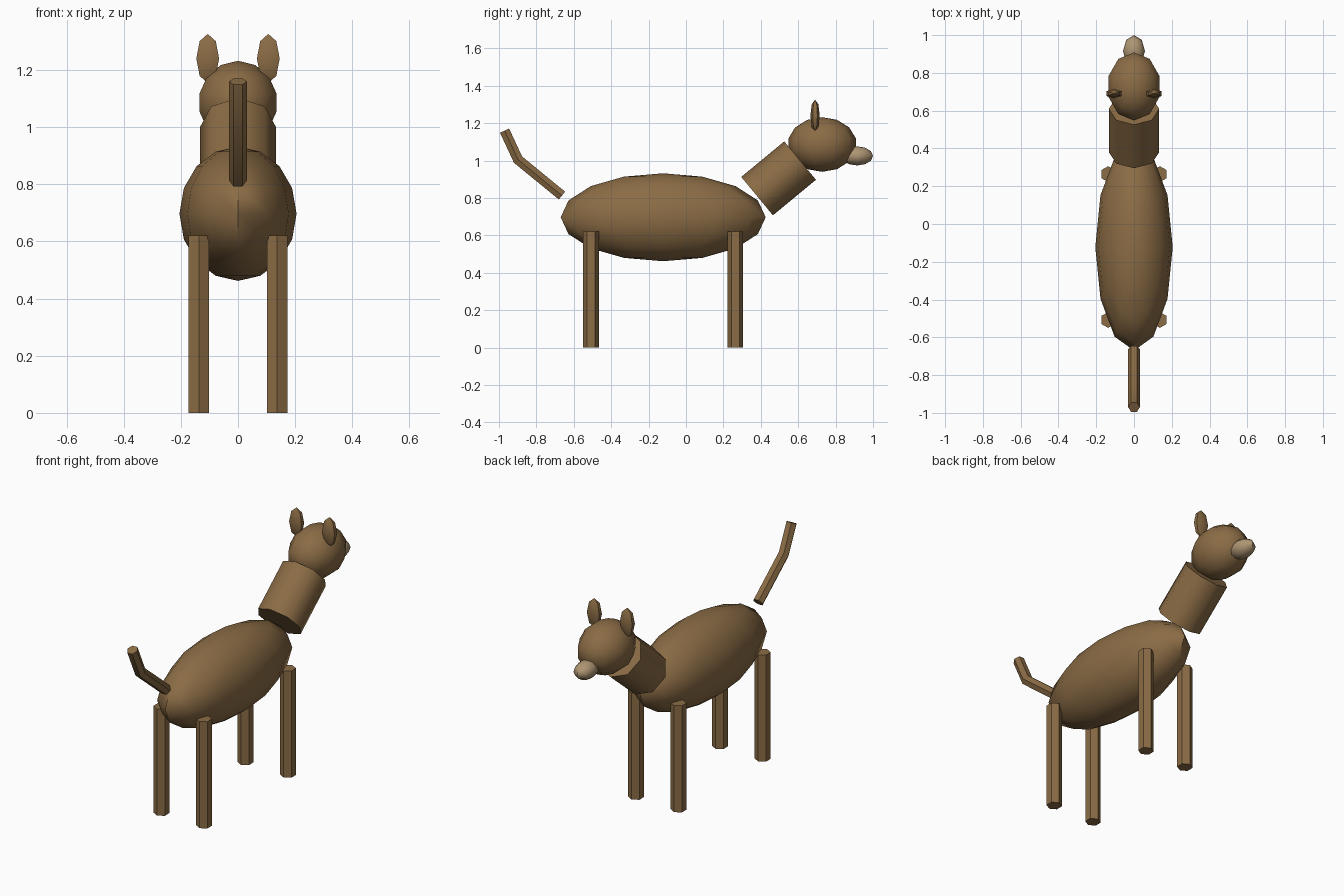
import bpy
import bmesh
from math import cos, sin, pi, radians
from mathutils import Vector, Matrix

if "Cube" in bpy.data.objects:
    bpy.data.objects.remove(bpy.data.objects["Cube"])


def make_material(name, color):
    mat = bpy.data.materials.new(name)
    mat.use_nodes = True
    mat.diffuse_color = (*color, 1)
    mat.node_tree.nodes["Principled BSDF"].inputs["Base Color"].default_value = (*color, 1)
    return mat


brown = make_material("brown coat", (0.258, 0.150, 0.060))
tan = make_material("tan muzzle", (0.42, 0.30, 0.17))


def finish(name, bm, mat):
    bmesh.ops.recalc_face_normals(bm, faces=bm.faces[:])
    mesh = bpy.data.meshes.new(name)
    bm.to_mesh(mesh)
    bm.free()
    mesh.materials.append(mat)
    obj = bpy.data.objects.new(name, mesh)
    bpy.context.collection.objects.link(obj)
    bpy.ops.object.select_all(action="DESELECT")
    obj.select_set(True)
    bpy.context.view_layer.objects.active = obj
    bpy.ops.object.shade_smooth_by_angle(angle=radians(50))


def ellipsoid(name, center, radii, segments, rings, mat=brown):
    bm = bmesh.new()
    bmesh.ops.create_uvsphere(bm, u_segments=segments, v_segments=rings, radius=1)
    bmesh.ops.transform(bm, verts=bm.verts[:],
                        matrix=Matrix.Translation(center) @ Matrix.Diagonal((*radii, 1)))
    finish(name, bm, mat)


def tube(name, points, radius, sides, turn=0):
    """Capped prism along a path in a plane of constant x, mitred at bends."""
    pts = [Vector(p) for p in points]
    dirs = [(b - a).normalized() for a, b in zip(pts, pts[1:])]
    bm = bmesh.new()
    loops = []
    for i, p in enumerate(pts):
        before, after = dirs[max(i - 1, 0)], dirs[min(i, len(dirs) - 1)]
        tangent = (before + after).normalized()
        across = Vector((1, 0, 0))
        up = tangent.cross(across) / tangent.dot(after)
        angles = [turn + 2 * pi * k / sides for k in range(sides)]
        loops.append([bm.verts.new(p + radius * (across * cos(a) + up * sin(a)))
                      for a in angles])
    for low, high in zip(loops, loops[1:]):
        for k in range(sides):
            n = (k + 1) % sides
            bm.faces.new((low[k], low[n], high[n], high[k]))
    bm.faces.new(loops[0])
    bm.faces.new(loops[-1])
    finish(name, bm, brown)


# Torso, neck and head
ellipsoid("body", (0, -0.122, 0.697), (0.205, 0.548, 0.235), 12, 8)
tube("neck", [(0, 0.38, 0.81), (0, 0.61, 1.0)], 0.133, 8)
ellipsoid("head", (0, 0.728, 1.086), (0.145, 0.185, 0.146), 10, 7)
ellipsoid("muzzle", (0, 0.915, 1.025), (0.058, 0.085, 0.051), 8, 6, tan)

# Ears and legs on both sides
for side, x in (("left", 1), ("right", -1)):
    ellipsoid(side + "_ear", (x * 0.106, 0.69, 1.24), (0.046, 0.025, 0.086), 6, 4)
    for end, y in (("front", 0.264), ("back", -0.508)):
        tube(f"{end}_{side}_leg", [(x * 0.137, y, 0), (x * 0.137, y, 0.62)],
             0.042, 6, pi / 2)

# Bent tail
tube("tail", [(0, -0.663, 0.813), (0, -0.898, 1.005), (0, -0.97, 1.16)], 0.031, 6)
